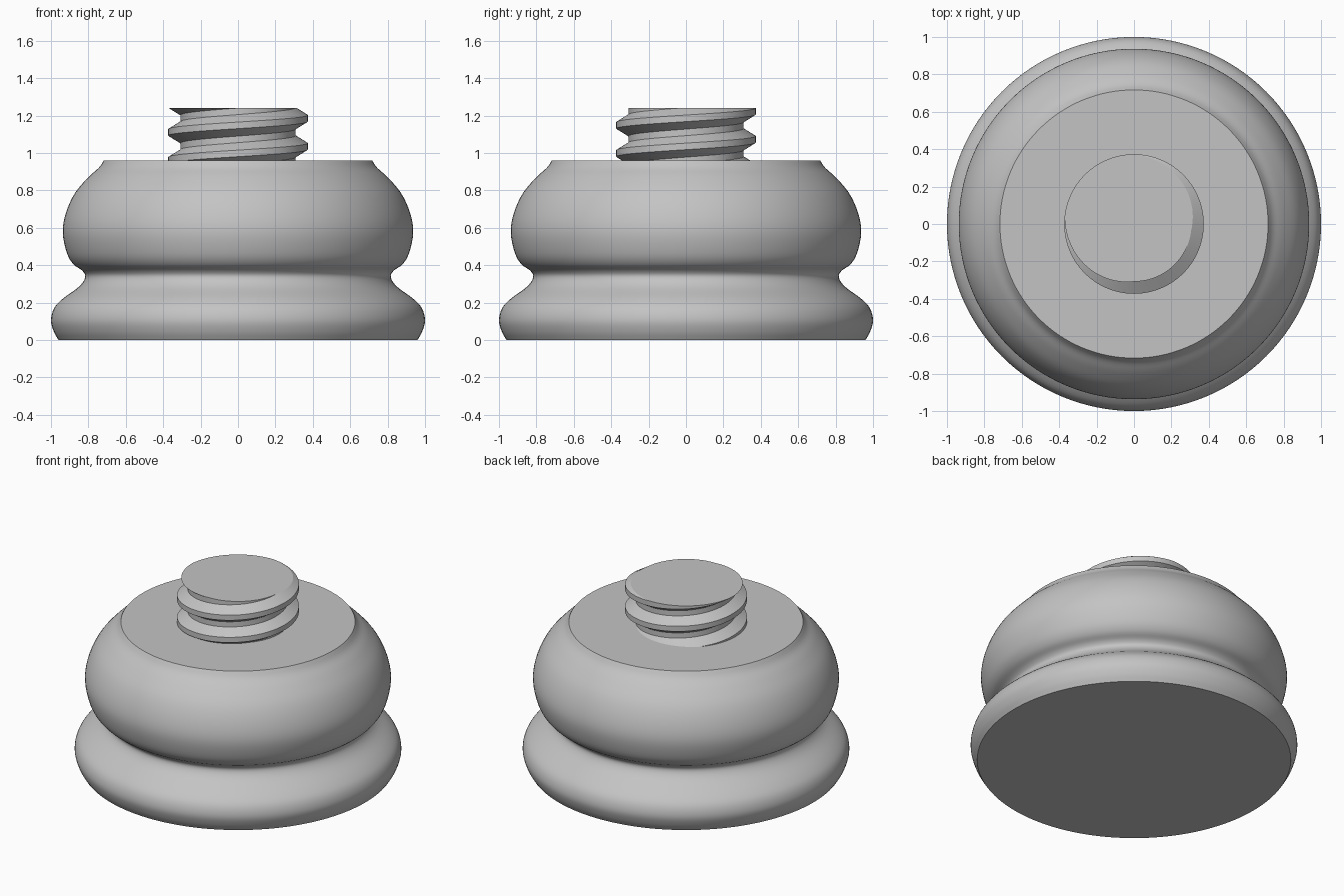
import bpy, bmesh, math
from mathutils import Vector

cube = bpy.data.objects.get("Cube")
if cube:
    bpy.data.objects.remove(cube, do_unlink=True)

grey = bpy.data.materials.new("plain grey")
grey.use_nodes = True
COLOUR = (0.55, 0.55, 0.55, 1)
grey.diffuse_color = COLOUR
grey.node_tree.nodes["Principled BSDF"].inputs["Base Color"].default_value = COLOUR


def finish(bm, name, angle):
    """Turn a bmesh into a shaded object with the grey material."""
    bmesh.ops.recalc_face_normals(bm, faces=bm.faces)
    mesh = bpy.data.meshes.new(name)
    bm.to_mesh(mesh)
    bm.free()
    mesh.materials.append(grey)
    obj = bpy.data.objects.new(name, mesh)
    bpy.context.collection.objects.link(obj)
    bpy.ops.object.select_all(action='DESELECT')
    obj.select_set(True)
    bpy.context.view_layer.objects.active = obj
    bpy.ops.object.shade_smooth_by_angle(angle=math.radians(angle))
    return obj


def smooth_path(points, steps):
    """Catmull-Rom curve through the profile points."""
    pts = [Vector(p) for p in points]
    pts = [2 * pts[0] - pts[1]] + pts + [2 * pts[-1] - pts[-2]]
    path = []
    for a, b, c, d in zip(pts, pts[1:], pts[2:], pts[3:]):
        for i in range(steps):
            t = i / steps
            path.append(0.5 * (2 * b + (c - a) * t + (2 * a - 5 * b + 4 * c - d) * t * t
                               + (3 * b - a - 3 * c + d) * t ** 3))
    return path + [pts[-2]]


# Turned body: radius and height profile spun around z
PROFILE = [(0.96, 0), (0.985, 0.045), (1.0, 0.105), (0.983, 0.17), (0.935, 0.222),
           (0.85, 0.285), (0.817, 0.335), (0.832, 0.37), (0.88, 0.405), (0.915, 0.465),
           (0.937, 0.575), (0.92, 0.68), (0.872, 0.785), (0.8, 0.87), (0.745, 0.92), (0.717, 0.96)]
SIDES = 128
bm = bmesh.new()
rings = []
for r, z in smooth_path(PROFILE, 4):
    rings.append([bm.verts.new((r * math.cos(math.tau * i / SIDES), r * math.sin(math.tau * i / SIDES), z))
                  for i in range(SIDES)])
for low, high in zip(rings, rings[1:]):
    for i in range(SIDES):
        j = (i + 1) % SIDES
        bm.faces.new((low[i], low[j], high[j], high[i]))
bm.faces.new(rings[0])
bm.faces.new(rings[-1])
finish(bm, "turned_body", 35)

# Threaded stud: thread profile swept along a helix, then trimmed flat
PITCH, ROOT, CREST = 0.15, 0.308, 0.373
BOTTOM, TOP = 0.96, 1.24
START = 0.735                       # crest height at angle zero, below the trim
THREAD = [(-0.0175, CREST), (0.0175, CREST), (0.0575, ROOT), (0.0925, ROOT), (0.1325, CREST)]
STEPS, TURNS = 96, 5
bm = bmesh.new()
rows = []
for k in range(STEPS * TURNS + 1):
    a = math.tau * k / STEPS
    z = START + PITCH * k / STEPS
    rows.append([bm.verts.new((r * math.cos(a), r * math.sin(a), z + dz)) for dz, r in THREAD])
for near, far in zip(rows, rows[1:]):
    for i in range(len(THREAD) - 1):
        bm.faces.new((near[i], far[i], far[i + 1], near[i + 1]))
bmesh.ops.remove_doubles(bm, verts=bm.verts, dist=0.0005)
for height, up in ((BOTTOM, -1), (TOP, 1)):
    cut = bmesh.ops.bisect_plane(bm, geom=bm.verts[:] + bm.edges[:] + bm.faces[:], dist=1e-6,
                                 plane_co=(0, 0, height), plane_no=(0, 0, up), clear_outer=True)
    rim = [e for e in cut["geom_cut"] if isinstance(e, bmesh.types.BMEdge)]
    bmesh.ops.contextual_create(bm, geom=rim)
finish(bm, "threaded_stud", 25)
